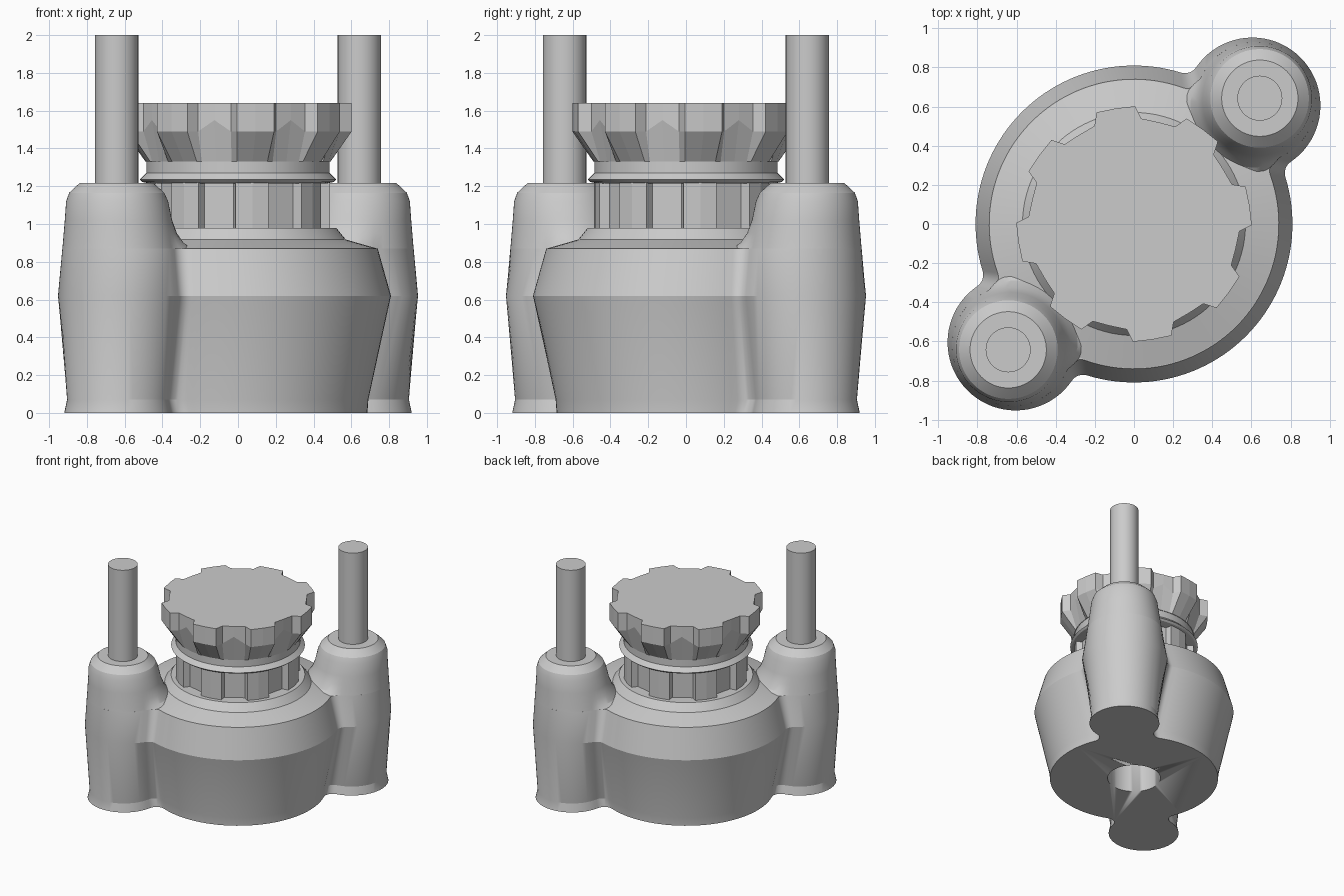
import bpy, bmesh
from math import sin, cos, pi, acos, sqrt, radians

if "Cube" in bpy.data.objects:
    bpy.data.objects.remove(bpy.data.objects["Cube"])


def loft(name, rings, angle=25):
    """Skin a stack of equal-length rings and cap both ends."""
    bm = bmesh.new()
    rows = [[bm.verts.new(p) for p in ring] for ring in rings]
    n = len(rows[0])
    for a, b in zip(rows, rows[1:]):
        for i in range(n):
            j = (i + 1) % n
            bm.faces.new((a[i], a[j], b[j], b[i]))
    bm.faces.new(rows[0][::-1])
    bm.faces.new(rows[-1])
    bmesh.ops.recalc_face_normals(bm, faces=bm.faces)
    me = bpy.data.meshes.new(name)
    bm.to_mesh(me)
    bm.free()
    ob = bpy.data.objects.new(name, me)
    bpy.context.collection.objects.link(ob)
    bpy.ops.object.select_all(action='DESELECT')
    ob.select_set(True)
    bpy.context.view_layer.objects.active = ob
    if angle:
        bpy.ops.object.shade_smooth_by_angle(angle=radians(angle))
    return ob


def circle(r, z, x=0, y=0, n=64):
    return [(x + r * cos(2 * pi * i / n), y + r * sin(2 * pi * i / n), z) for i in range(n)]


def lathe(name, profile, x=0, y=0, n=64):
    return loft(name, [circle(r, z, x, y, n) for r, z in profile])


def arc(cx, r, a0, a1, n, cy=0):
    return [(cx + r * cos(a0 + (a1 - a0) * i / n), cy + r * sin(a0 + (a1 - a0) * i / n))
            for i in range(n + 1)]


def base_ring(z, R, c, r, f=0.07):
    """Round body with two opposite lugs, blended by fillets, lugs on the diagonal."""
    D = c * sqrt(2)
    a = acos(((R + f) ** 2 + D * D - (r + f) ** 2) / (2 * (R + f) * D))
    b = acos(((r + f) ** 2 + D * D - (R + f) ** 2) / (2 * (r + f) * D))
    fx, fy = (R + f) * cos(a), (R + f) * sin(a)
    half = arc(D, r, b - pi, pi - b, 40)
    half += arc(fx, f, -b, a - pi, 8, fy)[1:-1]
    half += arc(0, R, a, pi - a, 48)
    half += [(-x, y) for x, y in arc(fx, f, -b, a - pi, 8, fy)[::-1][1:-1]]
    half = half
    pts = half + [(-x, -y) for x, y in half]
    s = sqrt(0.5)
    return [((x - y) * s, (x + y) * s, z) for x, y in pts]


# Main housing: body and lower lugs in one outline
base = loft("housing", [base_ring(0, 0.685, 0.635, 0.285), base_ring(0.07, 0.69, 0.635, 0.27),
                        base_ring(0.62, 0.81, 0.605, 0.348), base_ring(0.87, 0.74, 0.623, 0.307)], 18)

# Bore in the underside
cutter = lathe("bore_cutter", [(0.215, -0.1), (0.215, 0.8)], n=48)
cutter.hide_render = True
cutter.hide_set(True)
mod = base.modifiers.new("bore", 'BOOLEAN')
mod.operation = 'DIFFERENCE'
mod.solver = 'EXACT'
mod.object = cutter

# Shoulder on top of the housing
lathe("shoulder", [(0.74, 0.869), (0.57, 0.918), (0.52, 0.98), (0.40, 0.98)], n=96)


def lug_ring(z, c, r, flare, s):
    """Upper lug section; its inner side flares into the shoulder."""
    ring = []
    for i in range(64):
        t = 2 * pi * i / 64
        inward = -(cos(t) + sin(t)) * sqrt(0.5)
        k = r + flare * min(1, max(0, (inward - 0.37) * 3))
        ring.append((s * (c + k * cos(t)), s * (c + k * sin(t)), z))
    return ring


# Upper lugs and rods, repeated on the opposite corner
LUG = [(0.869, 0.623, 0.307, 0.07), (0.90, 0.625, 0.302, 0.035), (0.95, 0.628, 0.295, 0.01),
       (1.02, 0.633, 0.284, 0), (1.12, 0.64, 0.27, 0), (1.165, 0.642, 0.252, 0),
       (1.19, 0.643, 0.225, 0), (1.217, 0.643, 0.195, 0)]
for s, side in ((1, "back_right"), (-1, "front_left")):
    loft("lug_" + side, [lug_ring(z, c, r, f, s) for z, c, r, f in LUG], 18)
    lathe("rod_" + side, [(0.115, 1.15), (0.115, 2.0)], s * 0.643, s * 0.643, 48)


def notched(section):
    """Ring repeating (angle, radius, z) around eight lobes."""
    return [(r * cos(radians(a + 9 + 45 * k)), r * sin(radians(a + 9 + 45 * k)), z)
            for k in range(8) for a, r, z in section]


# Slotted neck below the knob
def neck_section(z):
    return [(-10.5, 0.487, z), (0, 0.487, z), (10.5, 0.487, z), (12, 0.435, z), (33, 0.435, z)]


loft("slotted_neck", [notched(neck_section(0.96)), notched(neck_section(1.24))], 0)

# Collar ring
lathe("collar", [(0.47, 1.215), (0.505, 1.222), (0.52, 1.235), (0.485, 1.27),
                 (0.485, 1.335), (0.40, 1.335)])


# Lobed knob with tapered underside
def knob_section(z, mid):
    return [(-9.5, 0.602, z), (0, 0.598, z), (9.5, 0.602, z),
            (13, 0.54, z), (22.5, 0.535, mid), (32, 0.54, z)]


bottom = [(a, 0.49, 1.33) for a in (-9.5, 0, 9.5, 13, 22.5, 32)]
loft("knob", [notched(bottom), notched(knob_section(1.49, 1.55)), notched(knob_section(1.64, 1.64))], 0)
